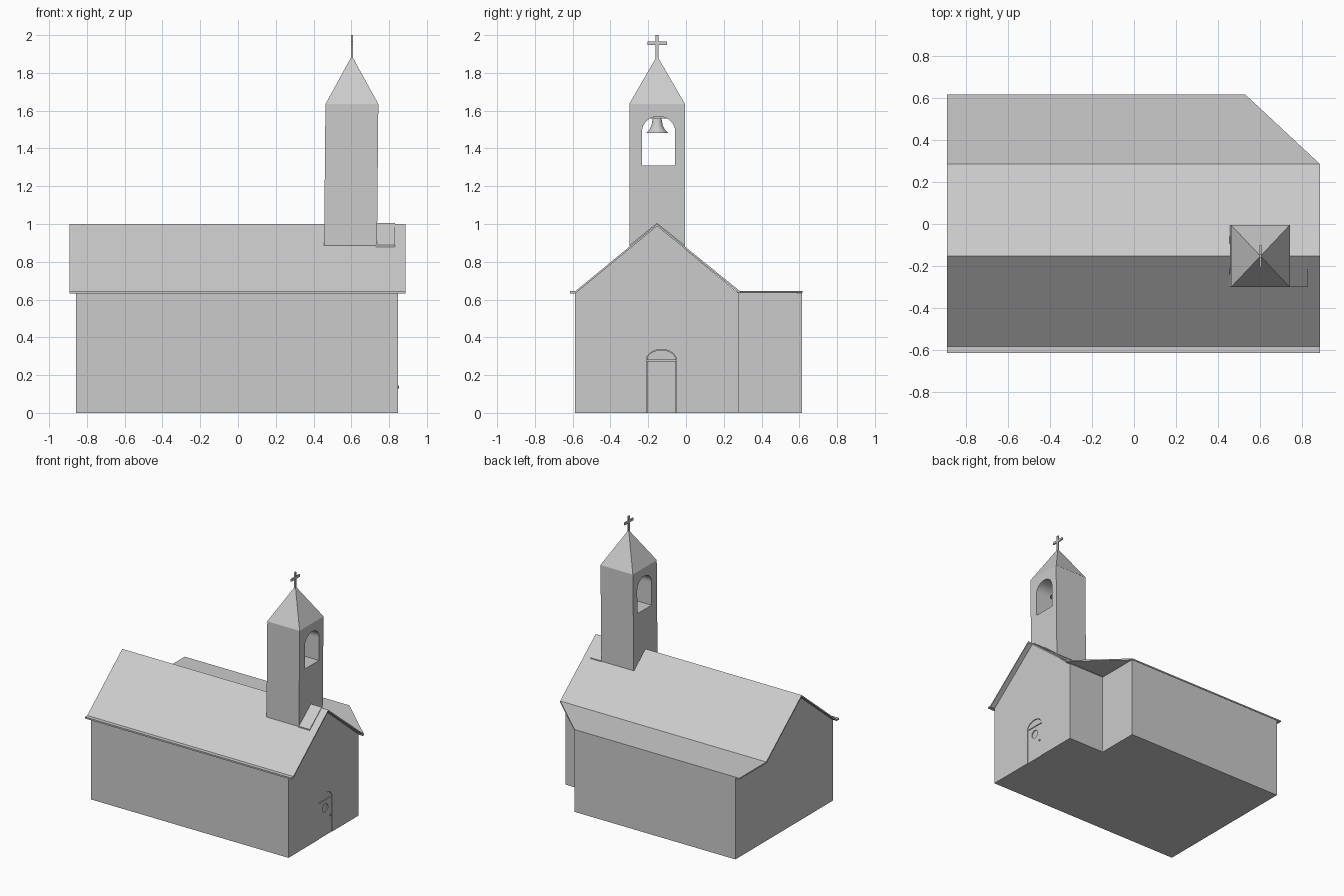
import bpy, bmesh, math
from mathutils import Vector, Matrix

cube = bpy.data.objects.get("Cube")
if cube:
    bpy.data.objects.remove(cube)

grey = bpy.data.materials.new("light grey")
grey.use_nodes = True
grey.diffuse_color = (0.6, 0.6, 0.6, 1)
grey.node_tree.nodes["Principled BSDF"].inputs["Base Color"].default_value = (0.6, 0.6, 0.6, 1)

EAVE, RIDGE_Y, END = 0.645, -0.153, 0.848   # eave height, ridge line, gable wall
TX = 0.603                                  # tower centre


def finish(name, bm):
    bmesh.ops.recalc_face_normals(bm, faces=bm.faces)
    mesh = bpy.data.meshes.new(name)
    bm.to_mesh(mesh)
    bm.free()
    mesh.materials.append(grey)
    ob = bpy.data.objects.new(name, mesh)
    bpy.context.collection.objects.link(ob)
    return ob


def extrude(name, points, offset):
    """Closed solid from a flat outline pushed along an offset."""
    bm = bmesh.new()
    face = bm.faces.new([bm.verts.new(p) for p in points])
    out = bmesh.ops.extrude_face_region(bm, geom=[face])
    moved = [g for g in out["geom"] if isinstance(g, bmesh.types.BMVert)]
    bmesh.ops.translate(bm, verts=moved, vec=offset)
    return finish(name, bm)


def along_x(name, yz, x0, x1):
    return extrude(name, [(x0, y, z) for y, z in yz], (x1 - x0, 0, 0))


def box(name, x0, x1, y0, y1, z0, z1):
    return along_x(name, [(y0, z0), (y1, z0), (y1, z1), (y0, z1)], x0, x1)


def arch(cy, half, z0, spring, rise, steps=16):
    curve = [(cy + half * math.cos(math.pi * i / steps),
              spring + rise * math.sin(math.pi * i / steps)) for i in range(steps + 1)]
    return ([(cy - half, z0), (cy + half, z0)] if z0 < spring else []) + curve


def circle(cy, cz, r, steps=20):
    return [(cy + r * math.cos(math.tau * i / steps),
             cz + r * math.sin(math.tau * i / steps)) for i in range(steps)]


def sheet(line, thick):
    return line + [(y, z - thick) for y, z in reversed(line)]


def cut(ob, cutter):
    mod = ob.modifiers.new("cut", "BOOLEAN")
    mod.operation, mod.solver, mod.object = "DIFFERENCE", "EXACT", cutter
    deps = bpy.context.evaluated_depsgraph_get()
    mesh = bpy.data.meshes.new_from_object(ob.evaluated_get(deps))
    ob.modifiers.clear()
    ob.data = mesh
    bpy.data.objects.remove(cutter)


# Nave with gable ends, side aisle
nave = along_x("nave_walls", [(-0.588, 0), (0.277, 0), (0.277, EAVE - 0.01),
                              (RIDGE_Y, 0.99), (-0.588, EAVE - 0.01)], -0.857, END)
box("aisle_walls", -0.857, 0.533, 0.277, 0.614, 0, EAVE - 0.008)

# Roofs: folded sheet on the nave, flat slab with a slanted corner on the aisle
along_x("nave_roof", sheet([(-0.615, EAVE), (-0.585, EAVE), (RIDGE_Y, 1.0), (0.285, EAVE)], 0.012),
        -0.893, 0.888)
extrude("aisle_roof", [(-0.893, 0.27, EAVE), (0.888, 0.27, EAVE), (0.888, 0.285, EAVE),
                       (0.53, 0.618, EAVE), (-0.893, 0.618, EAVE)], (0, 0, -0.01))

# Door niche with door leaf, rounded head panel, round window and knob
DY = -0.13
cut(nave, along_x("niche_cutter", arch(DY, 0.08, -0.1, 0.278, 0.058), END - 0.012, END + 0.1))
door = box("door", END - 0.02, END - 0.003, DY - 0.077, DY + 0.077, 0, 0.275)
cut(door, along_x("window_cutter", circle(DY, 0.215, 0.033), END - 0.01, END + 0.1))
along_x("door_head", arch(DY, 0.077, 0.281, 0.281, 0.052), END - 0.02, END - 0.003)
along_x("door_knob", circle(DY + 0.059, 0.138, 0.008, 10), END - 0.01, END + 0.004)

# Bell tower, leaning very slightly, with an arched opening right through
Y0, Y1, ZT = RIDGE_Y - 0.147, RIDGE_Y + 0.147, 1.635
tower = box("tower", TX - 0.14, TX + 0.14, Y0, Y1, 0.885, ZT)
for v in tower.data.vertices:
    if v.co.z < 1:
        v.co.x -= 0.007
cut(tower, along_x("bell_opening_cutter", arch(RIDGE_Y + 0.008, 0.088, 1.31, 1.49, 0.08), 0, 1))

# Spire
bm = bmesh.new()
base = [bm.verts.new((TX + 0.14 * sx, RIDGE_Y + 0.148 * sy, ZT))
        for sx, sy in ((-1, -1), (1, -1), (1, 1), (-1, 1))]
tip = bm.verts.new((TX, RIDGE_Y, 1.89))
bm.faces.new(base)
for i in range(4):
    bm.faces.new((base[i], base[(i + 1) % 4], tip))
finish("spire", bm)

# Cross
box("cross_post", TX - 0.005, TX + 0.005, RIDGE_Y - 0.008, RIDGE_Y + 0.008, 1.875, 2.0)
box("cross_arm", TX - 0.005, TX + 0.005, RIDGE_Y - 0.052, RIDGE_Y + 0.052, 1.947, 1.965)

# Folded flashing over the ridge beside the tower
along_x("ridge_flashing", sheet([(Y0, 0.888), (RIDGE_Y, 1.006), (Y1, 0.888)], 0.012), 0.73, 0.83)

# Bell turned from a profile, hung on a small bar
bm = bmesh.new()
profile = [(0, 1.562), (0.022, 1.56), (0.026, 1.545), (0.03, 1.52), (0.04, 1.5),
           (0.057, 1.483), (0.05, 1.483), (0.03, 1.5), (0.02, 1.54), (0, 1.545)]
verts = [bm.verts.new((TX + r, RIDGE_Y, z)) for r, z in profile]
edges = [bm.edges.new(pair) for pair in zip(verts, verts[1:])]
bmesh.ops.spin(bm, geom=verts + edges, cent=(TX, RIDGE_Y, 0), axis=(0, 0, 1),
               angle=math.tau, steps=24)
bmesh.ops.remove_doubles(bm, verts=bm.verts, dist=0.0001)
bell = finish("bell", bm)
bpy.ops.object.select_all(action="DESELECT")
bell.select_set(True)
bpy.context.view_layer.objects.active = bell
bpy.ops.object.shade_smooth_by_angle(angle=math.radians(40))
box("bell_bar", TX - 0.01, TX + 0.01, RIDGE_Y - 0.045, RIDGE_Y + 0.06, 1.558, 1.57)
